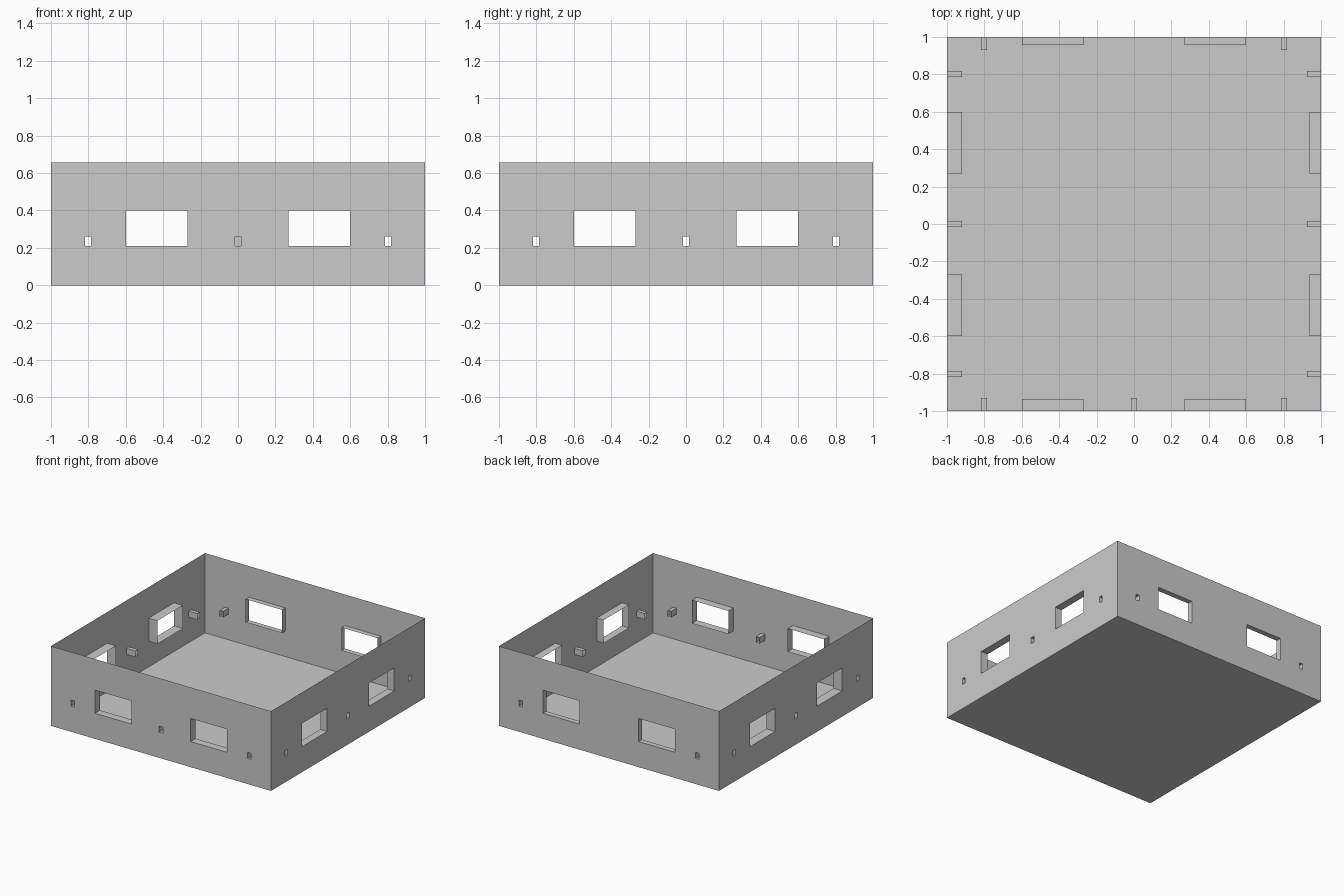
import bpy, bmesh
from math import radians
from mathutils import Matrix

if "Cube" in bpy.data.objects:
    bpy.data.objects.remove(bpy.data.objects["Cube"])

HEIGHT = 0.655
WIN_Z = (0.21, 0.40)    # window sill and head
SLOT_Z = (0.21, 0.26)   # small slot bottom and top


def finish(bm, name):
    bmesh.ops.remove_doubles(bm, verts=bm.verts, dist=1e-5)
    mesh = bpy.data.meshes.new(name)
    bm.to_mesh(mesh)
    bm.free()
    obj = bpy.data.objects.new(name, mesh)
    bpy.context.collection.objects.link(obj)


def quad(bm, points):
    bm.faces.new([bm.verts.new(p) for p in points])


def wall(name, angle, win_depth, slot_depth, centre_slot=True):
    """Thin wall with two windows and slots, each lined by an inward sleeve."""
    holes = []
    for s in (-1, 1):
        holes.append((*sorted((s * 0.27, s * 0.60)), *WIN_Z, win_depth))
        holes.append((*sorted((s * 0.787, s * 0.818)), *SLOT_Z, slot_depth))
    if centre_slot:
        holes.append((-0.017, 0.017, *SLOT_Z, slot_depth))

    bm = bmesh.new()
    # Wall sheet: grid of cells, leaving out the openings
    us = sorted({-1, 1} | {u for h in holes for u in h[:2]})
    zs = sorted({0, HEIGHT, *WIN_Z, *SLOT_Z})
    for u0, u1 in zip(us, us[1:]):
        for z0, z1 in zip(zs, zs[1:]):
            u, z = (u0 + u1) / 2, (z0 + z1) / 2
            if any(h[0] < u < h[1] and h[2] < z < h[3] for h in holes):
                continue
            quad(bm, [(u0, -1, z0), (u1, -1, z0), (u1, -1, z1), (u0, -1, z1)])
    # Sleeves around the openings
    for u0, u1, z0, z1, d in holes:
        ring = [(u0, z0), (u1, z0), (u1, z1), (u0, z1)]
        for a, b in zip(ring, ring[1:] + ring[:1]):
            quad(bm, [(a[0], -1, a[1]), (b[0], -1, b[1]),
                      (b[0], -1 + d, b[1]), (a[0], -1 + d, a[1])])
    bm.transform(Matrix.Rotation(radians(angle), 4, 'Z'))
    finish(bm, name)


# Four walls
wall("front_wall", 0, 0.065, 0.07)
wall("right_wall", 90, 0.063, 0.074)
wall("back_wall", 180, 0.043, 0.07, centre_slot=False)
wall("left_wall", 270, 0.08, 0.08)

# Floor sheet
bm = bmesh.new()
quad(bm, [(-1, -1, 0), (-1, 1, 0), (1, 1, 0), (1, -1, 0)])
finish(bm, "floor")
